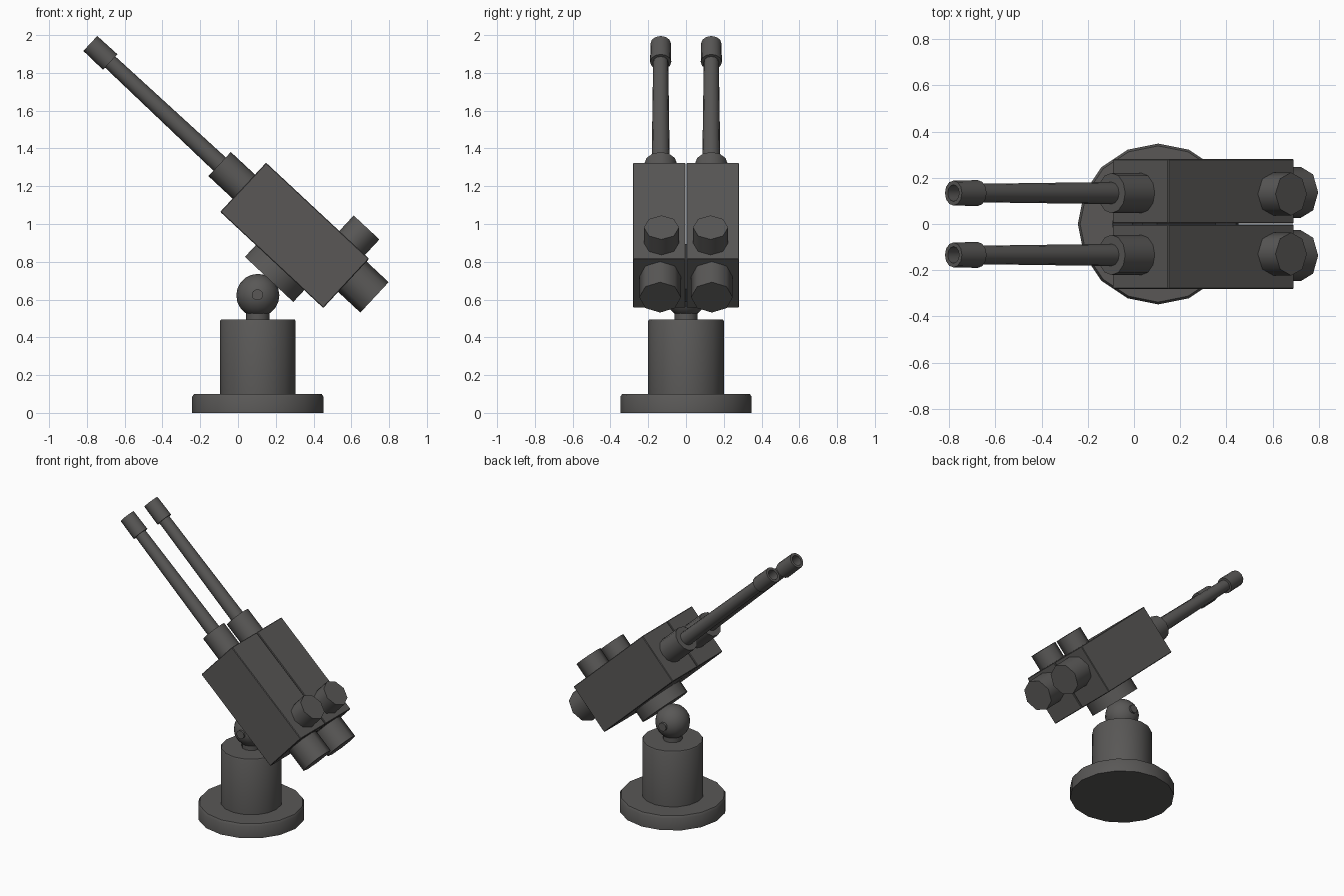
import bpy, bmesh, math
from mathutils import Matrix, Vector

if "Cube" in bpy.data.objects:
    bpy.data.objects.remove(bpy.data.objects["Cube"])

grey = bpy.data.materials.new("dark grey metal")
grey.diffuse_color = (0.10, 0.097, 0.094, 1)
grey.use_nodes = True
grey.node_tree.nodes["Principled BSDF"].inputs["Base Color"].default_value = grey.diffuse_color

# Frame of the tilted gun: local x runs to the rear, local z is up out of the housing
GUN = Matrix.Translation((0.30, 0, 0.94)) @ Matrix.Rotation(math.radians(43), 4, 'Y')
BASE = Matrix.Translation((0.105, 0, 0))
ALONG_X = Matrix.Rotation(math.radians(90), 4, 'Y')
ALONG_Y = Matrix.Rotation(math.radians(90), 4, 'X')


def finish(name, bm, matrix, angle=50):
    bmesh.ops.recalc_face_normals(bm, faces=bm.faces)
    bm.transform(matrix)
    mesh = bpy.data.meshes.new(name)
    bm.to_mesh(mesh)
    bm.free()
    mesh.materials.append(grey)
    obj = bpy.data.objects.new(name, mesh)
    bpy.context.collection.objects.link(obj)
    bpy.ops.object.select_all(action='DESELECT')
    obj.select_set(True)
    bpy.context.view_layer.objects.active = obj
    bpy.ops.object.shade_smooth_by_angle(angle=math.radians(angle))
    return obj


def lathe(name, profile, sides, matrix):
    """Closed turned part from (radius, height) pairs, about local z."""
    bm = bmesh.new()
    rings = []
    for r, h in profile:
        rings.append([bm.verts.new((r * math.cos(2 * math.pi * i / sides),
                                    r * math.sin(2 * math.pi * i / sides), h))
                      for i in range(sides)])
    for a, b in zip(rings, rings[1:]):
        for i in range(sides):
            j = (i + 1) % sides
            bm.faces.new((a[i], a[j], b[j], b[i]))
    bm.faces.new(rings[0][::-1])
    bm.faces.new(rings[-1])
    return finish(name, bm, matrix)


def at(x, y, z):
    return GUN @ Matrix.Translation((x, y, z))


# Pedestal
lathe("base_plate", [(0.348, 0), (0.348, 0.085), (0.338, 0.1)], 16, BASE)
lathe("column", [(0.2, 0.09), (0.2, 0.487), (0.195, 0.495)], 16, BASE)
lathe("neck", [(0.062, 0.48), (0.062, 0.56)], 12, BASE)

# Ball joint with its cross pin
bm = bmesh.new()
bmesh.ops.create_uvsphere(bm, u_segments=16, v_segments=10, radius=0.114)
finish("ball_joint", bm, Matrix.Translation((0.105, 0, 0.622)))
lathe("joint_pin", [(0.03, -0.122), (0.03, 0.122)], 10,
      Matrix.Translation((0.103, 0, 0.625)) @ ALONG_Y)

# Round mount under the housings
lathe("mount_disc", [(0.175, -0.263), (0.175, -0.17)], 16, at(0.06, 0, 0))

# Twin guns
for side, s in (("left", 1), ("right", -1)):
    y = 0.134 * s
    bm = bmesh.new()
    bmesh.ops.create_cube(bm, size=1, matrix=Matrix.Diagonal((0.746, 0.279, 0.356, 1)))
    bmesh.ops.bevel(bm, geom=bm.edges[:], offset=0.004, segments=1, affect='EDGES')
    finish(side + "_housing", bm, at(0, 0.142 * s, 0), 20)

    lathe(side + "_sleeve", [(0.087, -0.56 + 0.012), (0.087, -0.36)], 12,
          at(0, y, 0.005) @ ALONG_X)
    # barrel with hollow muzzle collar
    lathe(side + "_barrel", [(0.04, -1.35), (0.048, -0.54)], 12,
          at(0, y, 0.005) @ ALONG_X)
    lathe(side + "_muzzle", [(0.036, -1.38), (0.036, -1.484), (0.054, -1.484),
                             (0.056, -1.34), (0.036, -1.34)], 12,
          at(0, y, 0.005) @ ALONG_X)
    # drums on the top and the rear of the housing
    lathe(side + "_top_drum", [(0.093, 0.17), (0.093, 0.29)], 8, at(0.25, 0.13 * s, 0))
    lathe(side + "_rear_drum", [(0.11, 0.36), (0.11, 0.533)], 8,
          at(0, 0.137 * s, 0.048) @ ALONG_X)
